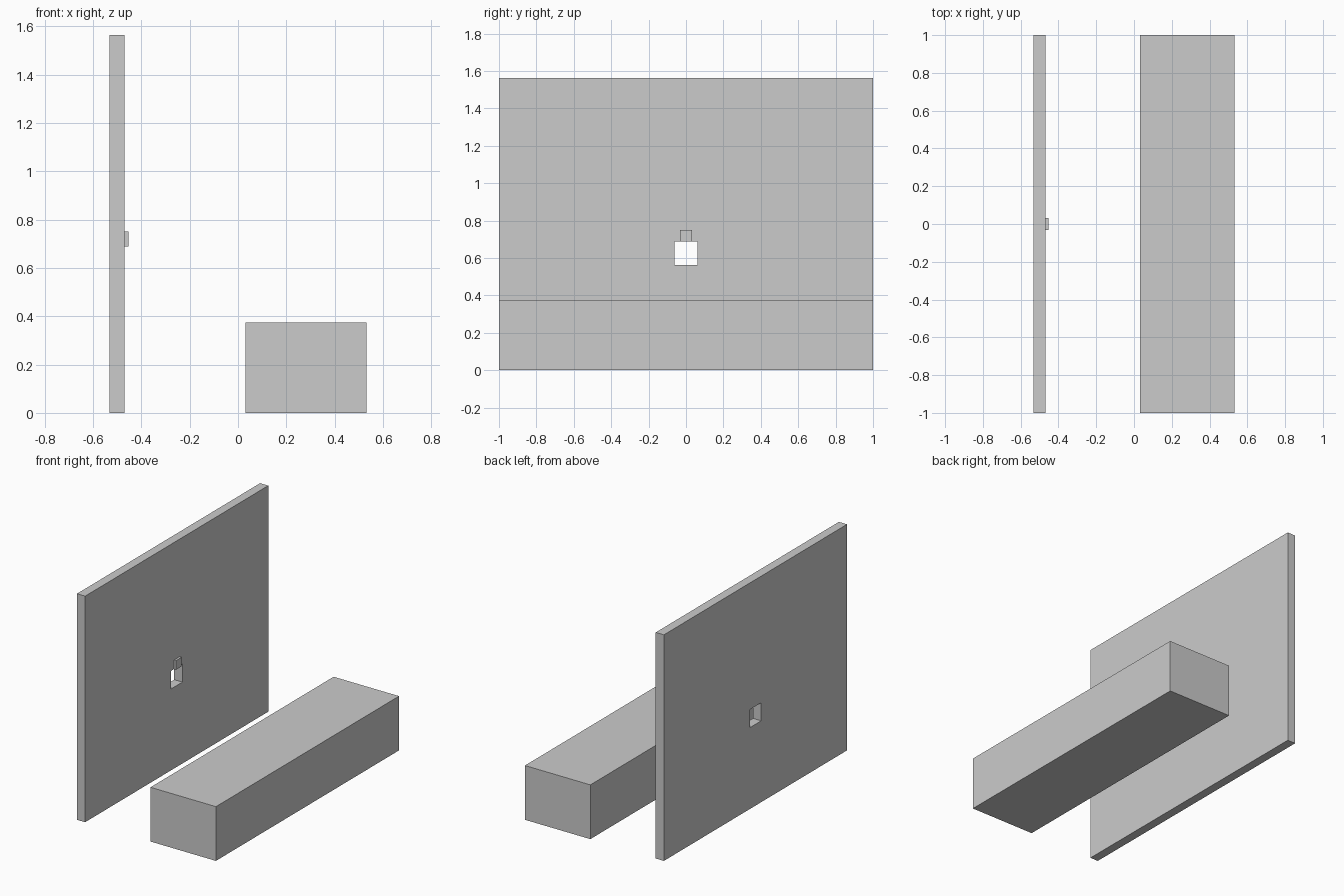
import bpy, bmesh

if "Cube" in bpy.data.objects:
    bpy.data.objects.remove(bpy.data.objects["Cube"])


def make_object(name, bm):
    bmesh.ops.recalc_face_normals(bm, faces=bm.faces)
    mesh = bpy.data.meshes.new(name)
    bm.to_mesh(mesh)
    bm.free()
    obj = bpy.data.objects.new(name, mesh)
    bpy.context.collection.objects.link(obj)
    return obj


def box(name, lo, hi):
    bm = bmesh.new()
    bmesh.ops.create_cube(bm, size=1)
    for v in bm.verts:
        v.co = [(a + b) / 2 + c * (b - a) for a, b, c in zip(lo, hi, v.co)]
    return make_object(name, bm)


def rect(bm, x, half_y, z0, z1):
    return [bm.verts.new((x, y, z)) for y, z in
            ((-half_y, z0), (half_y, z0), (half_y, z1), (-half_y, z1))]


def wall_with_hole(name, x0, x1, outer, hole):
    # Loops run round the section: back outer, front outer, front hole, back hole
    bm = bmesh.new()
    loops = [rect(bm, x0, *outer), rect(bm, x1, *outer),
             rect(bm, x1, *hole), rect(bm, x0, *hole)]
    for a, b in zip(loops, loops[1:] + loops[:1]):
        for i in range(4):
            j = (i + 1) % 4
            bm.faces.new((a[i], a[j], b[j], b[i]))
    return make_object(name, bm)


# Upright panel with a square opening right through it
wall_with_hole("wall_panel", -0.53125, -0.46875,
               (1.0, 0, 1.5625), (0.0625, 0.5625, 0.6875))

# Small raised tab just above the opening
box("tab", (-0.46875, -0.03125, 0.6875), (-0.453125, 0.03125, 0.75))

# Long low block facing the panel
box("bench_block", (0.03125, -1, 0), (0.53125, 1, 0.375))
